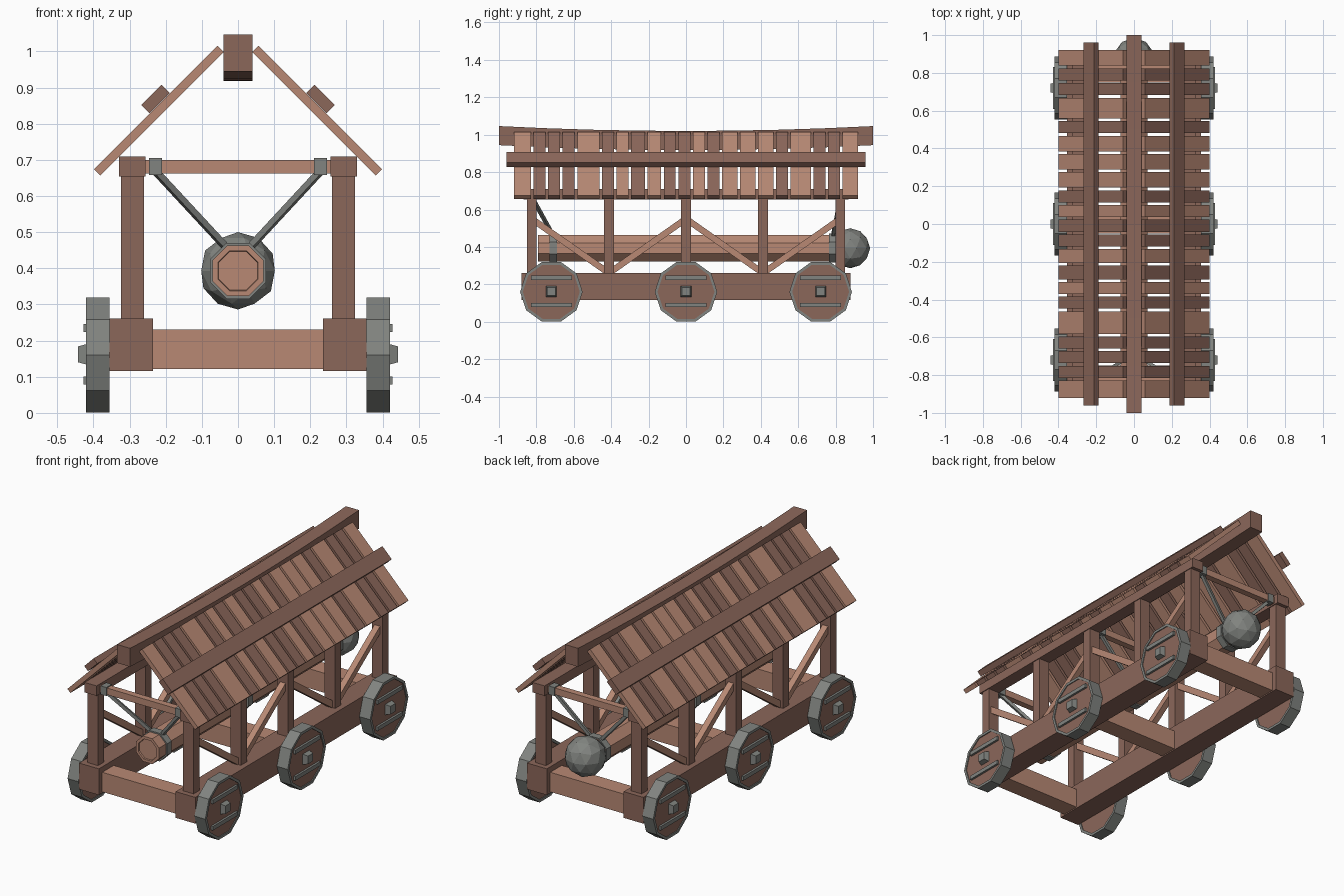
import bpy, bmesh, math
from mathutils import Vector, Matrix

cube = bpy.data.objects.get("Cube")
if cube:
    bpy.data.objects.remove(cube, do_unlink=True)


def material(name, rgb):
    m = bpy.data.materials.new(name)
    m.use_nodes = True
    m.diffuse_color = (*rgb, 1)
    m.node_tree.nodes["Principled BSDF"].inputs["Base Color"].default_value = (*rgb, 1)
    return m


LIGHT = material("light_wood", (0.48, 0.25, 0.175))
DARK = material("dark_wood", (0.26, 0.135, 0.102))
IRON = material("iron_grey", (0.22, 0.23, 0.215))


def finish(name, bm, *mats):
    bmesh.ops.recalc_face_normals(bm, faces=bm.faces)
    mesh = bpy.data.meshes.new(name)
    bm.to_mesh(mesh)
    bm.free()
    for m in mats:
        mesh.materials.append(m)
    obj = bpy.data.objects.new(name, mesh)
    bpy.context.collection.objects.link(obj)
    return obj


def box(name, size, loc, mat, rot=Matrix()):
    bm = bmesh.new()
    bmesh.ops.create_cube(bm, size=1,
                          matrix=Matrix.Translation(loc) @ rot @ Matrix.Diagonal((*size, 1)))
    return finish(name, bm, mat)


def bar(name, a, b, width, mat):
    """Square bar running between two points."""
    a, b = Vector(a), Vector(b)
    rot = (b - a).to_track_quat('Z', 'Y').to_matrix().to_4x4()
    return box(name, (width, width, (b - a).length), (a + b) / 2, mat, rot)


def lathe(name, rings, n, phase, axis, loc, mat, cap=None):
    """Faceted solid from (offset, radius) rings along the x or y axis."""
    bm = bmesh.new()
    loops = []
    for off, r in rings:
        loop = []
        for i in range(n):
            t = 2 * math.pi * (i + phase) / n
            u, v = r * math.cos(t), r * math.sin(t)
            p = Vector((off, u, v)) if axis == 'x' else Vector((u, off, v))
            loop.append(bm.verts.new(p + Vector(loc)))
        loops.append(loop)
    for p, q in zip(loops, loops[1:]):
        for i in range(n):
            j = (i + 1) % n
            bm.faces.new((p[i], p[j], q[j], q[i]))
    for loop in (loops[0], loops[-1]):
        bm.faces.new(loop).material_index = 1 if cap else 0
    return finish(name, bm, mat, *([cap] if cap else []))


POSTS = (-0.825, -0.412, 0, 0.412, 0.825)

# Side frames: rail, posts, wall plate, diagonal braces, wheels
for side, s in (("left", 1), ("right", -1)):
    box(side + "_chassis_rail", (0.12, 1.76, 0.145), (s * 0.295, 0, 0.188), DARK)
    box(side + "_wall_plate", (0.073, 1.74, 0.055), (s * 0.292, 0, 0.682), DARK)
    for y in POSTS:
        box(side + "_post", (0.064, 0.052, 0.41), (s * 0.292, y, 0.457), DARK)
    for k in range(4):
        ends = (0.55, 0.26) if k % 2 == 0 else (0.26, 0.55)
        bar(side + "_brace", (s * 0.292, POSTS[k], ends[0]),
            (s * 0.292, POSTS[k + 1], ends[1]), 0.034, LIGHT)

    for y in (-0.72, 0, 0.72):
        h, d = 0.033, 0.005
        lathe(side + "_wheel", [(-h + d, 0.152), (-h, 0.152), (-h, 0.167),
                                (h, 0.167), (h, 0.152), (h - d, 0.152)],
              10, 0, 'x', (s * 0.388, y, 0.16), IRON, DARK)
        lathe(side + "_hub", [(0, 0.042), (s * 0.03, 0.031)],
              4, 0.5, 'x', (s * 0.413, y, 0.162), IRON)
        for dz in (-0.073, 0.073):
            box(side + "_wheel_strap", (0.016, 0.22, 0.022), (s * 0.42, y, 0.162 + dz), IRON)

# Chassis cross beams
for y in (-0.8, 0, 0.8):
    box("chassis_cross_beam", (0.5, 0.1, 0.108), (0, y, 0.176), LIGHT)

# Hanging gear: cross beams, clamps, rods and ram bands
RAM_Z = 0.393
for beam_y, band_y in ((-0.825, -0.71), (0, 0), (0.825, 0.785)):
    box("hanging_beam", (0.53, 0.036, 0.037), (0, beam_y, 0.681), LIGHT)
    lathe("ram_band", [(-0.02, 0.084), (0.02, 0.084)], 8, 0.5, 'y',
          (0, band_y, RAM_Z), IRON)
    for s in (1, -1):
        box("hanging_clamp", (0.035, 0.048, 0.047), (s * 0.228, beam_y, 0.681), IRON)
        bar("hanging_rod", (s * 0.228, beam_y, 0.668), (s * 0.035, band_y, 0.46), 0.017, IRON)

# Ram log with a recessed end, and its iron head
lathe("ram_log", [(-0.782, 0.058), (-0.79, 0.06), (-0.79, 0.076), (0.82, 0.076)],
      8, 0.5, 'y', (0, 0, RAM_Z), LIGHT)
bm = bmesh.new()
bmesh.ops.create_icosphere(bm, subdivisions=2, radius=0.107,
                           matrix=Matrix.Translation((0, 0.878, RAM_Z)))
finish("ram_head", bm, IRON)

# Sagging ridge beam
bm = bmesh.new()
previous = None
for i in range(9):
    y = -1 + i / 4
    sag = 0.026 * (1 - y * y)
    ring = [bm.verts.new((x, y, z - sag)) for x, z in
            ((-0.04, 0.944), (0.04, 0.944), (0.04, 1.046), (-0.04, 1.046))]
    if previous:
        for a in range(4):
            b = (a + 1) % 4
            bm.faces.new((previous[a], previous[b], ring[b], ring[a]))
    else:
        bm.faces.new(ring)
    previous = ring
bm.faces.new(previous)
finish("ridge_beam", bm, DARK)

# Roof planks: widths from front to back, L for light and D for dark
PLANKS = [(10, 'L'), (7, 'D'), (7, 'D'), (7, 'D'), (13, 'L'), (7, 'D'), (7, 'L'),
          (8, 'D'), (8, 'L'), (7, 'D'), (7, 'D'), (7, 'L'), (7, 'D'), (9, 'L'),
          (9, 'L'), (9, 'L'), (7, 'D'), (12, 'L'), (7, 'D'), (7, 'D'), (9, 'L')]
GAP = 0.014
scale = (1.84 - GAP * (len(PLANKS) - 1)) / sum(w for w, _ in PLANKS)
for side, s in (("left", 1), ("right", -1)):
    tilt = Matrix.Rotation(s * math.pi / 4, 4, 'Y')
    y = -0.92
    for w, tone in PLANKS:
        width = w * scale
        box(side + "_roof_plank", (0.483, width, 0.025), (s * 0.219, y + width / 2, 0.836),
            LIGHT if tone == 'L' else DARK, tilt)
        y += width + GAP
    box(side + "_roof_batten", (0.08, 1.92, 0.032), (s * 0.228, 0, 0.868), DARK, tilt)
